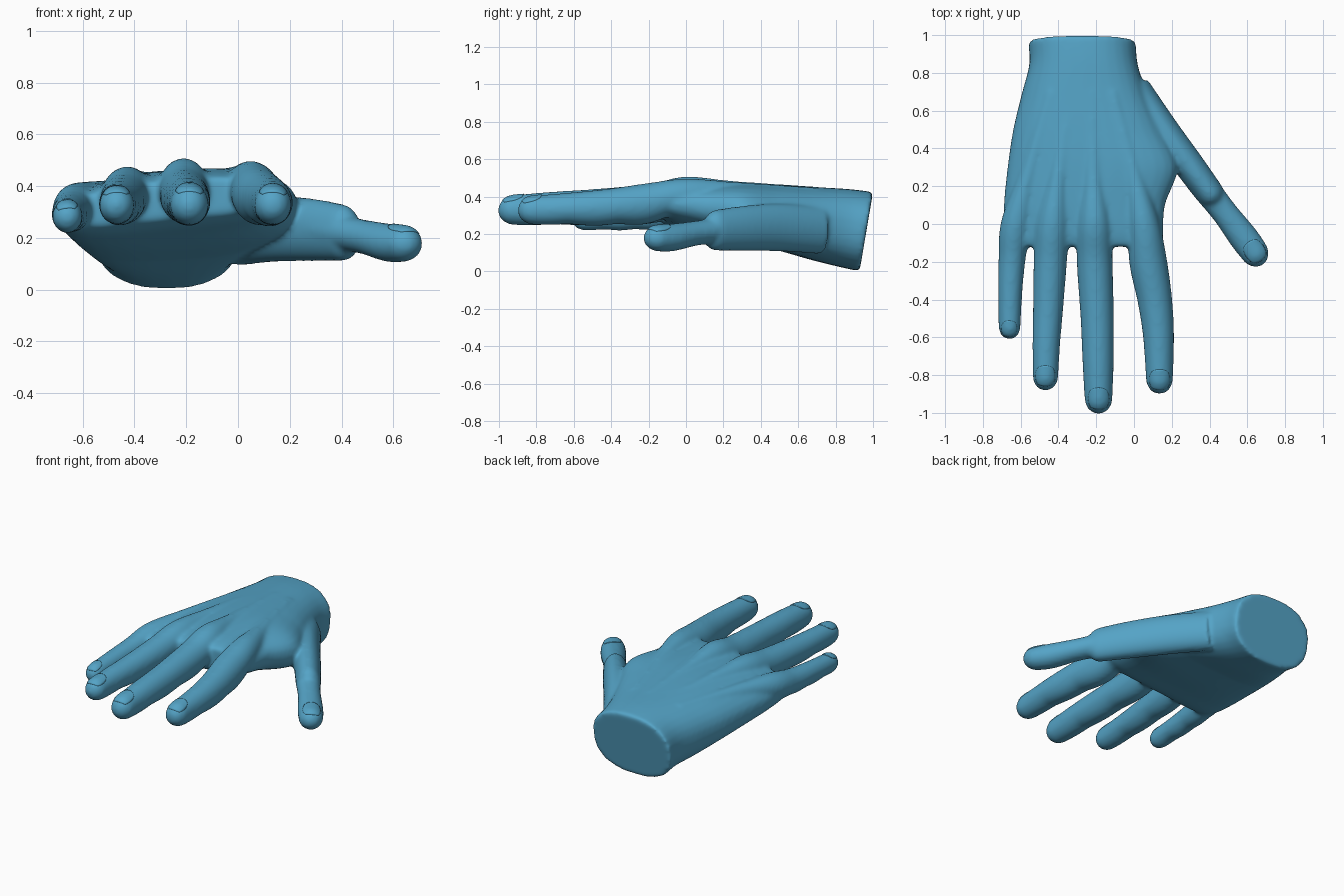
import bpy, bmesh, math
from mathutils import Vector

cube = bpy.data.objects.get("Cube")
if cube:
    bpy.data.objects.remove(cube, do_unlink=True)

skin = bpy.data.materials.new("blue_skin")
skin.use_nodes = True
COLOUR = (0.09, 0.37, 0.57, 1)
skin.diffuse_color = COLOUR
skin.node_tree.nodes["Principled BSDF"].inputs["Base Color"].default_value = COLOUR

SIDES = 32


def smooth_path(points, steps=10):
    """Catmull-Rom interpolation of tuples of any length."""
    pts = [Vector(p) for p in points]
    pts = [pts[0] * 2 - pts[1]] + pts + [pts[-1] * 2 - pts[-2]]
    out = []
    for a, b, c, d in zip(pts, pts[1:], pts[2:], pts[3:]):
        for i in range(steps):
            t = i / steps
            out.append(b + (c - a) * (t / 2) + (a * 2 - b * 5 + c * 4 - d) * (t * t / 2)
                       + (b * 3 - a - c * 3 + d) * (t ** 3 / 2))
    out.append(pts[-2])
    return out


def loft(bm, rings):
    """Skin closed rings of points into a capped tube."""
    loops = [[bm.verts.new(co) for co in ring] for ring in rings]
    for lo, hi in zip(loops, loops[1:]):
        for i in range(SIDES):
            j = (i + 1) % SIDES
            bm.faces.new((lo[i], lo[j], hi[j], hi[i]))
    bm.faces.new(loops[0][::-1])
    bm.faces.new(loops[-1])


def angles():
    return [math.tau * i / SIDES for i in range(SIDES)]


def palm(bm, sections):
    rings = []
    for y, left, right, low, high in smooth_path(sections):
        cx, cz = (left + right) / 2, (low + high) / 2
        rx, rz = (right - left) / 2, (high - low) / 2
        wristward = max(0, (y - 0.5) * 2)
        knuckleward = 1 - min(1, max(0, y))
        ring = []
        for a in angles():
            u = math.copysign(abs(math.cos(a)) ** 0.85, math.cos(a))
            v = math.copysign(abs(math.sin(a)) ** 0.85, math.sin(a))
            z = cz + rz * v + 0.04 * u * knuckleward
            if v < 0:  # hollow of the palm
                z += 0.035 * (1 - u * u) * (1 - wristward) * -v
            ring.append((cx + rx * u, y + (z - 0.425) * 0.17 * wristward, z))
        rings.append(ring)
    loft(bm, rings)


def digit(bm, points, tall=1.08, padded=True):
    """Round-ended digit along (x, y, z, radius) points, with soft pads below."""
    path = smooth_path(points)
    tip = path[-1].xy
    # Bunch extra rings into the rounded tip
    a, b = path[-2], path[-1]
    path = path[:-1] + [a.lerp(b, t) for t in (0.3, 0.55, 0.75, 0.88, 0.96, 0.995)]
    rings = []
    for k, p in enumerate(path):
        near, far = path[max(k - 1, 0)], path[min(k + 1, len(path) - 1)]
        way = (far.xy - near.xy).normalized()
        side = Vector((-way.y, way.x, 0))
        r = p[3]
        gap = min(1, (p.xy - tip).length / r)
        r *= math.sqrt(max(1 - (1 - gap) ** 2, 0.003))
        along = (p.y + 0.1) / (tip.y + 0.1)
        pad = 1
        if padded and 0 < along < 1:
            pad = 0.92 + 0.1 * abs(math.sin(3 * math.pi * along))
        ring = []
        for t in angles():
            drop = math.sin(t) * r * tall * (pad if math.sin(t) < 0 else 1)
            ring.append(Vector(p.xyz) + side * math.cos(t) * r + Vector((0, 0, drop)))
        rings.append(ring)
    loft(bm, rings)


bm = bmesh.new()

# Palm and wrist: y, left edge, right edge, underside, back of hand
palm(bm, [
    (1, -.56, .01, 0, .425), (.87, -.555, .02, .015, .44), (.7, -.595, .07, .04, .45),
    (.5, -.64, .15, .08, .46), (.3, -.67, .23, .12, .465), (.1, -.69, .165, .165, .455),
    (-.05, -.69, .155, .2, .44), (-.12, -.68, .15, .24, .42)])

# Fingers, each running on from its tendon over the back of the hand
digit(bm, [(-.12, .7, .405, .04), (0, .25, .42, .055), (.05, 0, .405, .085),
           (.075, -.2, .365, .1), (.11, -.4, .345, .092), (.13, -.6, .335, .082),
           (.136, -.9, .325, .068)])
digit(bm, [(-.22, .7, .41, .04), (-.215, .25, .425, .055), (-.21, 0, .41, .09),
           (-.208, -.2, .365, .095), (-.195, -.5, .345, .088), (-.19, -.75, .335, .082),
           (-.187, -1.005, .325, .07)])
digit(bm, [(-.33, .7, .4, .04), (-.4, .25, .405, .055), (-.43, 0, .38, .088),
           (-.443, -.2, .35, .088), (-.455, -.45, .335, .08), (-.465, -.65, .33, .073),
           (-.47, -.882, .325, .065)])
digit(bm, [(-.43, .7, .385, .04), (-.56, .25, .36, .055), (-.625, 0, .325, .08),
           (-.645, -.18, .3, .072), (-.655, -.35, .29, .065), (-.66, -.61, .28, .056)])

# Thumb with its fleshy base, deep at the root and flat at the tip
digit(bm, [(0, .72, .22, .085), (.15, .5, .235, .085), (.3, .3, .23, .08),
           (.45, .1, .215, .07)], tall=1.5, padded=False)
digit(bm, [(.25, .36, .235, .075), (.37, .2, .225, .075), (.48, .06, .205, .07), (.59, -.085, .18, .078),
           (.685, -.215, .178, .068)], tall=0.95, padded=False)

bmesh.ops.recalc_face_normals(bm, faces=bm.faces)
mesh = bpy.data.meshes.new("hand")
bm.to_mesh(mesh)
bm.free()
hand = bpy.data.objects.new("hand", mesh)
bpy.context.collection.objects.link(hand)
mesh.materials.append(skin)

# Fuse the parts and soften the joins
fuse = hand.modifiers.new("fuse", 'REMESH')
fuse.mode = 'VOXEL'
fuse.voxel_size = 0.011
fuse.use_smooth_shade = True
soften = hand.modifiers.new("soften", 'SMOOTH')
soften.factor = 0.5
soften.iterations = 14


def nail(name, x, y, half_width, half_length, turn=0):
    """Thin rounded plate laid onto the top of a fingertip."""
    nb = bmesh.new()
    bmesh.ops.create_grid(nb, x_segments=14, y_segments=14, size=1)
    c, s = math.cos(turn), math.sin(turn)
    for v in nb.verts:
        u, w = v.co.x, v.co.y
        px = u * math.sqrt(1 - w * w * 0.4) * half_width
        py = w * math.sqrt(1 - u * u * 0.4) * half_length
        v.co = (x + px * c - py * s, y + px * s + py * c, 0.7)
    me = bpy.data.meshes.new(name)
    nb.to_mesh(me)
    nb.free()
    me.materials.append(skin)
    me.shade_smooth()
    ob = bpy.data.objects.new(name, me)
    bpy.context.collection.objects.link(ob)
    wrap = ob.modifiers.new("lay_on", 'SHRINKWRAP')
    wrap.target = hand
    wrap.wrap_method = 'PROJECT'
    wrap.use_project_z = True
    wrap.use_positive_direction = False
    wrap.use_negative_direction = True
    wrap.offset = 0.004
    plate = ob.modifiers.new("plate", 'SOLIDIFY')
    plate.thickness = 0.008
    plate.offset = -1


nail("index_nail", .136, -.825, .055, .055)
nail("middle_nail", -.187, -.925, .056, .058)
nail("ring_nail", -.47, -.805, .053, .055)
nail("little_nail", -.661, -.555, .042, .043)
nail("thumb_nail", .64, -.145, .055, .06, 0.6)
